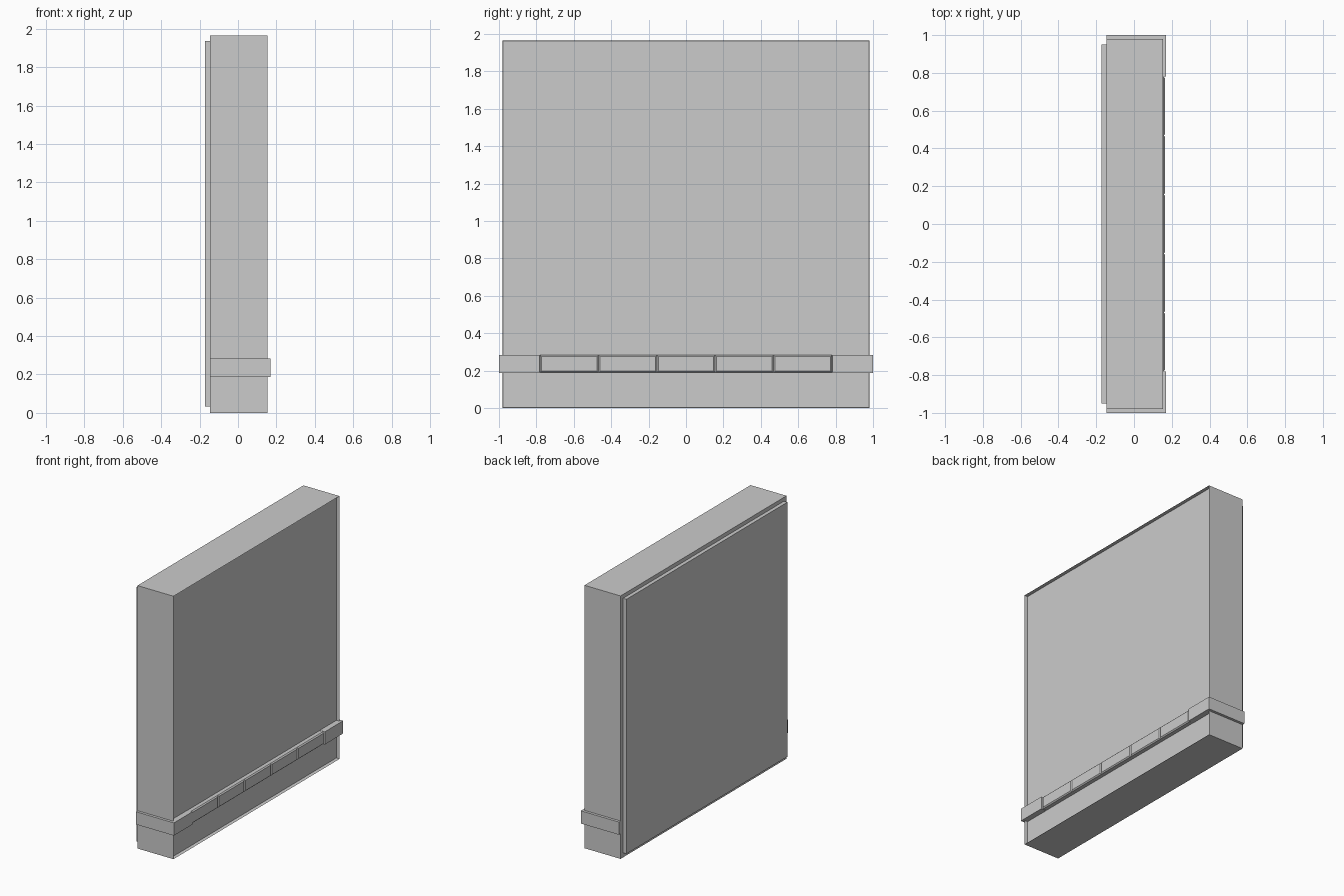
import bpy, bmesh

if "Cube" in bpy.data.objects:
    bpy.data.objects.remove(bpy.data.objects["Cube"])


def finish(bm, name):
    bmesh.ops.recalc_face_normals(bm, faces=bm.faces)
    mesh = bpy.data.meshes.new(name)
    bm.to_mesh(mesh)
    bm.free()
    obj = bpy.data.objects.new(name, mesh)
    bpy.context.collection.objects.link(obj)
    return obj


def box_bm(lo, hi):
    bm = bmesh.new()
    bmesh.ops.create_cube(bm, size=1)
    for v in bm.verts:
        v.co = [(a + b) / 2 + c * (b - a) for a, b, c in zip(lo, hi, v.co)]
    bm.normal_update()
    return bm


def front_face(bm):
    return max(bm.faces, key=lambda f: f.calc_center_median().x)


# Body: slab with a shallow recess behind a very thin rim on its +x face
BODY_F, BODY_B, RECESS = 0.153, -0.145, 0.025
bm = box_bm((BODY_B, -0.98, 0), (BODY_F, 0.98, 1.965))
face = front_face(bm)
bmesh.ops.inset_region(bm, faces=[face], thickness=0.003)
for v in face.verts:
    if abs(v.co.y) < 0.979:
        v.co.x -= RECESS
finish(bm, "body")

# Back panel
finish(box_bm((-0.173, -0.95, 0.034), (BODY_B, 0.95, 1.936)), "back_panel")

# Row of bevelled tiles across the face
Z0, Z1 = 0.188, 0.283
PITCH, BEVEL = 0.312, 0.008
for i in range(5):
    y = (i - 2) * PITCH
    bm = box_bm((BODY_F - RECESS, y - PITCH / 2, Z0 + 0.001),
                (0.165, y + PITCH / 2, Z1 - 0.001))
    bmesh.ops.bevel(bm, geom=list(front_face(bm).edges), offset=BEVEL,
                    segments=1, affect='EDGES')
    finish(bm, f"band_tile_{i + 1}")

# L-shaped corner pieces wrapping round both ends
profile = [(BODY_B, 0.98), (BODY_F, 0.98), (BODY_F - RECESS, 0.977),
           (BODY_F - RECESS, 0.782), (0.17, 0.782), (0.17, 1.0), (BODY_B, 1.0)]
for side, label in ((1, "right"), (-1, "left")):
    bm = bmesh.new()
    base = bm.faces.new([bm.verts.new((x, side * y, Z0)) for x, y in profile])
    ext = bmesh.ops.extrude_face_region(bm, geom=[base], use_keep_orig=True)
    for v in ext["geom"]:
        if isinstance(v, bmesh.types.BMVert):
            v.co.z = Z1
    finish(bm, f"band_corner_{label}")
